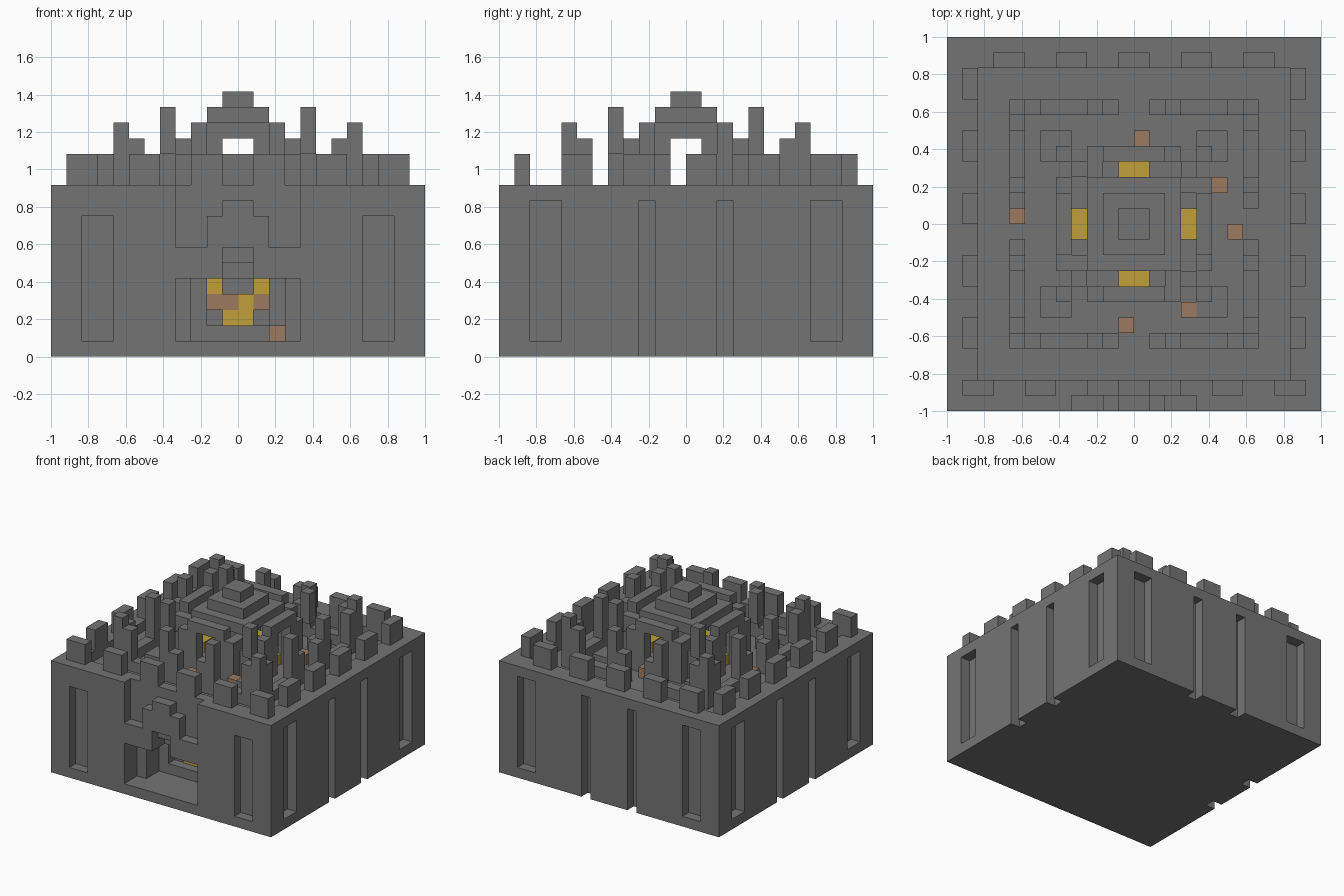
import bpy, bmesh
from mathutils import Matrix, Vector

U = 1 / 12  # one block
old = bpy.data.objects.get("Cube")
if old:
    bpy.data.objects.remove(old, do_unlink=True)


def material(name, rgb):
    m = bpy.data.materials.new(name)
    m.use_nodes = True
    m.diffuse_color = (*rgb, 1)
    m.node_tree.nodes["Principled BSDF"].inputs["Base Color"].default_value = (*rgb, 1)
    return m


STONE = material("grey stone", (0.175, 0.175, 0.175))
GOLD = material("gold", (0.53, 0.35, 0.04))
CLAY = material("brown clay", (0.34, 0.195, 0.117))


def blocks(name, boxes, mat=STONE):
    """One object from boxes given as x, y and z ranges in blocks."""
    bm = bmesh.new()
    for x, y, z in boxes:
        size = Vector((x[1] - x[0], y[1] - y[0], z[1] - z[0])) * U
        mid = Vector((sum(x), sum(y), sum(z))) * U / 2
        bmesh.ops.create_cube(bm, size=1, matrix=Matrix.Translation(mid) @ Matrix.Diagonal((*size, 1)))
    me = bpy.data.meshes.new(name)
    bm.to_mesh(me)
    bm.free()
    me.materials.append(mat)
    ob = bpy.data.objects.new(name, me)
    bpy.context.collection.objects.link(ob)
    return ob


def flip(r):
    return (-r[1], -r[0])


def mirrored(boxes):
    """Add the mirror image across x = 0."""
    return boxes + [(flip(x), y, z) for x, y, z in boxes]


def turned(boxes, quarters=(0, 1, 2, 3)):
    """Repeat boxes on the chosen sides, turning about z."""
    out = []
    for q in quarters:
        for x, y, z in boxes:
            for _ in range(q):
                x, y = flip(y), x
            out.append((x, y, z))
    return out


def cut(ob, boxes):
    tool = blocks("cutter", boxes)
    tool.hide_render = True
    mod = ob.modifiers.new("cut", "BOOLEAN")
    mod.operation, mod.solver, mod.object = "DIFFERENCE", "EXACT", tool
    dg = bpy.context.evaluated_depsgraph_get()
    me = bpy.data.meshes.new_from_object(ob.evaluated_get(dg))
    ob.modifiers.clear()
    ob.data = me
    bpy.data.objects.remove(tool, do_unlink=True)


# Main hall with a sunken roof terrace
hall = blocks("hall", [((-12, 12), (-12, 12), (0, 11))])
cut(hall, [((-10, 10), (-10, 10), (10, 12))])

# Wall panels and narrow slots
cut(hall, mirrored([((8, 10), (-13, -11), (1, 9))]))
side = mirrored([((8, 10), (-13, -11), (1, 10)), ((2, 3), (-13, -11), (-1, 10))])
cut(hall, turned(side, (1, 2, 3)))

# Entrance, opening in stages towards the rear
cut(hall, [((-4, 4), (-13, -10), (1, 5))])
cut(hall, [((-3, 3), (-13, -8), (1, 5))])
cut(hall, [((-2, 2), (-13, -7), (2, 5))])
cut(hall, [((-1, 1), (-13, -10), (4, 6))])
cut(hall, [((-1, 1), (-13, -11), (5, 7))])
cut(hall, [((-4, 4), (-13, -11), (7, 12))])
blocks("entrance_crest", [((-2, 2), (-12, -11), (7, 9)), ((-1, 1), (-12, -11), (9, 10))])

# Coloured tiles on the rear wall of the entrance
plate = (-7.1, -7)
blocks("entrance_gold", [((-1, 1), plate, (2, 3)), ((0, 1), plate, (3, 4))]
       + mirrored([((1, 2), plate, (4, 5))]), GOLD)
blocks("entrance_clay", [((-2, 0), plate, (3, 4)), ((1, 2), plate, (3, 4)),
                         ((2, 3), (-8.1, -8), (1, 2))], CLAY)

# Battlements along the rim
rim = (11, 13)
front = mirrored([((a, a + 2), (-11, -10), rim) for a in (1, 5, 9)])
back = [((a - 1, a + 1), (10, 11), rim) for a in range(-8, 9, 4)]
sides = mirrored([((10, 11), (a, a + 2), rim) for a in range(-8, 9, 4)])
blocks("battlements", front + back + sides)

# Corner towers of the terrace, stepping down along both walls
blocks("corner_towers", turned([((7, 8), (7, 8), (10, 15)), ((6, 7), (7, 8), (10, 14)),
                                ((7, 8), (6, 7), (10, 14))]))
# Posts in the middle of each terrace wall
blocks("terrace_posts", turned(mirrored([((2, 3), (-8, -7), (10, 15)),
                                         ((1, 2), (-8, -7), (10, 13))])))
# Low walls
blocks("low_walls", turned(mirrored([((3, 6), (-8, -7), (10, 11)),
                                     ((4, 6), (-6, -5), (10, 11))])))

# Shrine: arched walls on four sides
blocks("shrine_arches", turned(mirrored([((1, 3), (-5, -4), (10, 13)),
                                         ((1, 3), (-5, -4), (13, 14))])
                               + [((-2, 2), (-5, -4), (14, 15))]))
blocks("shrine_shoulders", turned([((3, 4), (-4, -3), (10, 13)), ((2, 3), (-4, -3), (10, 14))]))
blocks("shrine_pinnacles", turned([((4, 5), (-5, -4), (13, 16))]))
# Stepped roof
blocks("shrine_roof", [((-r, r), (-r, r), (17 - r, 18 - r)) for r in (1, 2, 3)])

# Gold blocks on the shrine floor
blocks("shrine_gold", turned([((-1, 1), (-4, -3), (10, 11))]), GOLD)

# Scattered clay blocks on the terrace
spots = [(0, 5), (5, 2), (-8, 0), (6, -1), (3, -6), (-1, -7)]
blocks("clay_blocks", [((x, x + 1), (y, y + 1), (10, 11.02)) for x, y in spots], CLAY)
